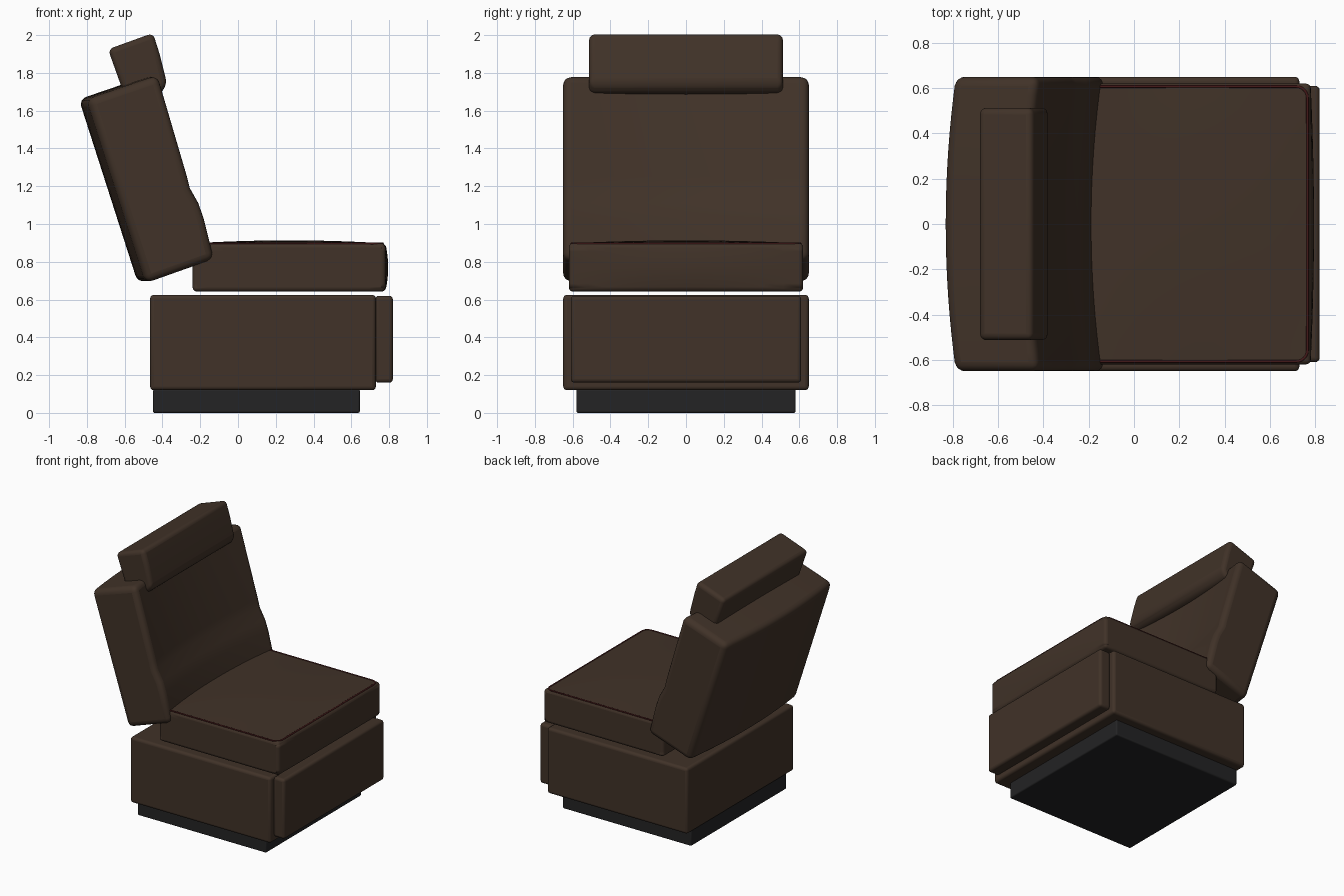
import bpy, bmesh, math

if "Cube" in bpy.data.objects:
    bpy.data.objects.remove(bpy.data.objects["Cube"])


def material(name, rgb):
    m = bpy.data.materials.new(name)
    m.diffuse_color = (*rgb, 1)
    m.use_nodes = True
    m.node_tree.nodes["Principled BSDF"].inputs["Base Color"].default_value = m.diffuse_color
    return m


BROWN = material("brown leather", (0.052, 0.032, 0.021))
BLACK = material("black plinth", (0.017, 0.017, 0.018))
RED = material("dark red piping", (0.06, 0.010, 0.010))


def finish(bm, name, mat, bevel, segments=4):
    bmesh.ops.recalc_face_normals(bm, faces=bm.faces[:])
    me = bpy.data.meshes.new(name)
    bm.to_mesh(me)
    bm.free()
    ob = bpy.data.objects.new(name, me)
    bpy.context.collection.objects.link(ob)
    me.materials.append(mat)
    mod = ob.modifiers.new("rounding", "BEVEL")
    mod.width = bevel
    mod.segments = segments
    mod.limit_method = 'ANGLE'
    mod.angle_limit = math.radians(40)
    bpy.ops.object.select_all(action='DESELECT')
    ob.select_set(True)
    bpy.context.view_layer.objects.active = ob
    bpy.ops.object.shade_smooth_by_angle(angle=math.radians(35))
    return ob


def extrude_profile(name, profile, half, mat, bevel, shift=lambda y: 0.0, n=1):
    """Sweep an x-z outline across y, shifting each slice along x."""
    bm = bmesh.new()
    rows = []
    for i in range(n + 1):
        y = -half + 2 * half * i / n
        rows.append([bm.verts.new((x + shift(y), y, z)) for x, z in profile])
    k = len(profile)
    for a, b in zip(rows, rows[1:]):
        for j in range(k):
            bm.faces.new((a[j], a[(j + 1) % k], b[(j + 1) % k], b[j]))
    bm.faces.new(rows[0])
    bm.faces.new(rows[-1])
    return finish(bm, name, mat, bevel)


def box(name, x0, x1, half, z0, z1, mat, bevel):
    return extrude_profile(name, [(x0, z0), (x1, z0), (x1, z1), (x0, z1)], half, mat, bevel)


# Lower body
box("plinth", -0.45, 0.645, 0.58, 0.0, 0.125, BLACK, 0.01)
box("base", -0.465, 0.73, 0.65, 0.12, 0.625, BROWN, 0.02)
box("footrest_panel", 0.725, 0.82, 0.61, 0.16, 0.62, BROWN, 0.02)


# Seat cushion with crowned top and slightly bulged front
def crown(x, y):
    u, v = (x - 0.27) / 0.51, y / 0.62
    return max(0, 1 - u * u) * max(0, 1 - v * v)


bm = bmesh.new()
bmesh.ops.create_cube(bm, size=1)
bmesh.ops.subdivide_edges(bm, edges=bm.edges[:], cuts=11, use_grid_fill=True)
for v in bm.verts:
    x, y, z = v.co
    v.co = (0.27 + x * 1.02, y * 1.24, 0.77 + z * 0.255)
    if z > 0.499:
        v.co.z += 0.016 * crown(v.co.x, v.co.y)
    if x > 0.499:
        v.co.x += 0.015 * (1 - 4 * y * y) * (1 - 4 * z * z)
finish(bm, "seat_cushion", BROWN, 0.025)

# Piping around the seat top: sides and front, with rounded corners
px, py, r = 0.766, 0.607, 0.05
path = [(-0.2, -py)]
path += [(px - r + r * math.sin(t), -py + r - r * math.cos(t))
         for t in [math.pi / 2 * i / 6 for i in range(7)]]
path += [(x, -y) for x, y in reversed(path)]
cu = bpy.data.curves.new("seat_piping", 'CURVE')
cu.dimensions = '3D'
cu.bevel_depth = 0.006
cu.bevel_resolution = 2
sp = cu.splines.new('POLY')
sp.points.add(len(path) - 1)
for p, (x, y) in zip(sp.points, path):
    p.co = (x, y, 0.896, 1)
cu.materials.append(RED)
bpy.context.collection.objects.link(bpy.data.objects.new("seat_piping", cu))

# Backrest: reclined outline with lumbar bulge, curved across its width
extrude_profile("backrest",
                [(-0.842, 1.66), (-0.468, 1.788), (-0.31, 1.25), (-0.295, 1.19),
                 (-0.25, 1.11), (-0.222, 1.03), (-0.168, 0.815), (-0.53, 0.687)],
                0.65, BROWN, 0.04, lambda y: 0.045 * (y / 0.65) ** 2, 16)

# Headrest, sunk into the top of the backrest
extrude_profile("headrest",
                [(-0.688, 1.925), (-0.45, 2.011), (-0.415, 1.90), (-0.376, 1.745),
                 (-0.405, 1.695), (-0.59, 1.65)],
                0.513, BROWN, 0.03)
